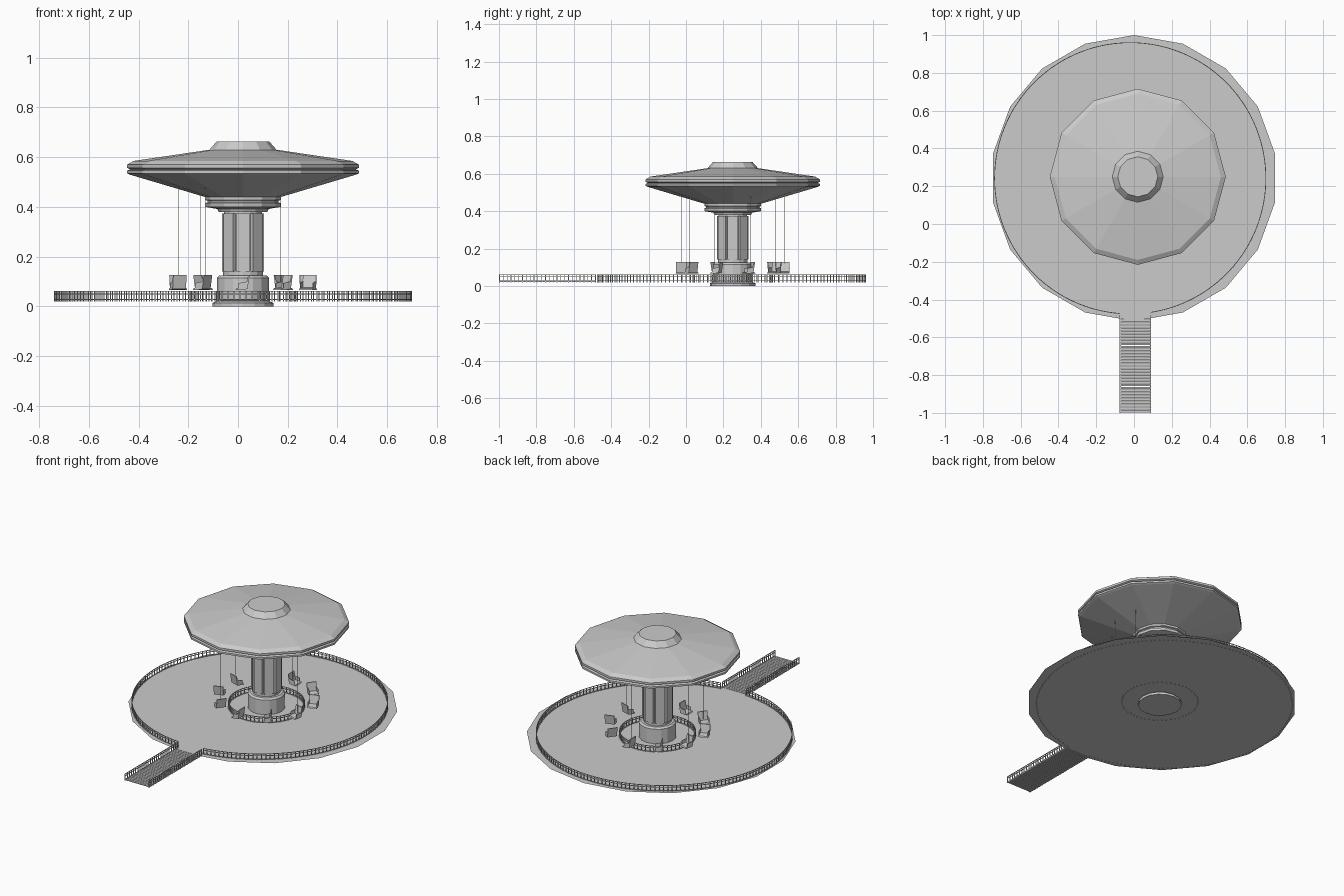
import bpy, bmesh, math
from mathutils import Vector, Matrix

if "Cube" in bpy.data.objects:
    bpy.data.objects.remove(bpy.data.objects["Cube"])

CX, CY = 0.02, 0.25          # ride axis
DECK_Z = 0.025


def finish(bm, name):
    bmesh.ops.recalc_face_normals(bm, faces=bm.faces)
    me = bpy.data.meshes.new(name)
    bm.to_mesh(me)
    bm.free()
    ob = bpy.data.objects.new(name, me)
    bpy.context.collection.objects.link(ob)
    return ob


def lathe(name, profile, sides, center=(CX, CY)):
    bm = bmesh.new()
    rings = []
    for r, z in profile:
        rings.append([bm.verts.new((center[0] + r * math.cos(2 * math.pi * i / sides),
                                    center[1] + r * math.sin(2 * math.pi * i / sides), z))
                      for i in range(sides)])
    for a, b in zip(rings, rings[1:]):
        for i in range(sides):
            j = (i + 1) % sides
            bm.faces.new((a[i], a[j], b[j], b[i]))
    bm.faces.new(rings[0])
    bm.faces.new(rings[-1])
    return finish(bm, name)


def box(bm, loc, size, turn=0.0):
    m = Matrix.Translation(loc) @ Matrix.Rotation(turn, 4, 'Z') @ Matrix.Diagonal((*size, 1))
    bmesh.ops.create_cube(bm, size=1, matrix=m)


def polar(r, a, z=0.0, center=(CX, CY)):
    return Vector((center[0] + r * math.cos(a), center[1] + r * math.sin(a), z))


def railing(name, points):
    # balusters at every point, three horizontal bars between neighbours
    bm = bmesh.new()
    for i, p in enumerate(points):
        box(bm, (p.x, p.y, 0.041), (0.004, 0.004, 0.042))
        if i + 1 < len(points):
            d = points[i + 1] - p
            mid = p + d / 2
            for z in (0.028, 0.050, 0.061):
                box(bm, (mid.x, mid.y, z), (d.length, 0.004, 0.003), math.atan2(d.y, d.x))
    return finish(bm, name)


# round deck: thin 18-sided plate
bm = bmesh.new()
ring = [bm.verts.new(polar(0.757, math.radians(90 + 20 * i), DECK_Z, (0, 0.243)))
        for i in range(18)]
bm.faces.new(ring)
finish(bm, "deck")

# plinth and drum under the column
lathe("plinth", [(0.122, 0), (0.122, 0.014), (0.105, 0.022), (0.105, 0.115),
                 (0.095, 0.125), (0.08, 0.125), (0.08, 0.142), (0.07, 0.142)], 16)

# column core with eight raised panels
lathe("column_core", [(0.076, 0.12), (0.076, 0.39)], 16)
bm = bmesh.new()
for i in range(8):
    a = math.radians(45 * i)
    p = polar(0.077, a, 0.257)
    box(bm, p, (0.014, 0.055, 0.232), a)
finish(bm, "column_panels")

# canopy with grooved rim, hub below and cap above
lathe("canopy", [(0.07, 0.372), (0.075, 0.380), (0.098, 0.380), (0.103, 0.392),
                 (0.150, 0.400), (0.152, 0.415), (0.143, 0.419), (0.143, 0.425),
                 (0.152, 0.428), (0.152, 0.440), (0.455, 0.530), (0.466, 0.535),
                 (0.466, 0.546), (0.453, 0.551), (0.466, 0.557), (0.466, 0.570),
                 (0.440, 0.585), (0.135, 0.630), (0.106, 0.663)], 12)

# outer railing with a gap at the walkway, and inner safety railing
a0, a1, n = math.radians(-90 + 8.8), math.radians(270 - 4.8), 180
railing("outer_railing", [polar(0.718, a0 + (a1 - a0) * i / n, 0, (-0.02, 0.242))
                          for i in range(n + 1)])
railing("inner_railing", [polar(0.213, 2 * math.pi * i / 54) for i in range(55)])

# walkway: planks, stringers and side railings
bm = bmesh.new()
for i in range(33):
    box(bm, (0.007, -0.992 + 0.0155 * i, DECK_Z), (0.166, 0.0125, 0.004))
for x in (-0.073, 0.087):
    box(bm, (x, -0.74, DECK_Z - 0.002), (0.006, 0.52, 0.004))
finish(bm, "walkway_planks")
for side, x in (("left", -0.075), ("right", 0.089)):
    railing("walkway_railing_" + side,
            [Vector((x, -0.997 + 0.0205 * i, 0)) for i in range(26)])

# hanging chairs: side profile (forward, up) extruded across the width
SHELL = [(0.030, 0.066), (0.026, 0.073), (-0.010, 0.077), (-0.021, 0.127),
         (-0.027, 0.127), (-0.018, 0.070), (0.010, 0.066)]
ARM = [(0.018, 0.074), (0.018, 0.094), (-0.016, 0.100), (-0.012, 0.074)]


def slab(bm, prof, y0, y1, m):
    a = [bm.verts.new(m @ Vector((x, y0, z))) for x, z in prof]
    b = [bm.verts.new(m @ Vector((x, y1, z))) for x, z in prof]
    bm.faces.new(a)
    bm.faces.new(b)
    for i in range(len(prof)):
        j = (i + 1) % len(prof)
        bm.faces.new((a[i], a[j], b[j], b[i]))


for i in range(10):
    a = math.radians(18 + 36 * i)
    m = Matrix.Translation(polar(0.275, a)) @ Matrix.Rotation(a - math.pi / 2, 4, 'Z')
    bm = bmesh.new()
    slab(bm, SHELL, -0.028, 0.028, m)
    for y in (-0.028, 0.025):
        slab(bm, ARM, y, y + 0.003, m)
    finish(bm, f"chair_{i + 1}")
    # hair-thin suspension wire up into the canopy
    bm = bmesh.new()
    box(bm, m @ Vector((-0.012, 0, 0.288)), (0.001, 0.001, 0.42))
    finish(bm, f"wire_{i + 1}")
